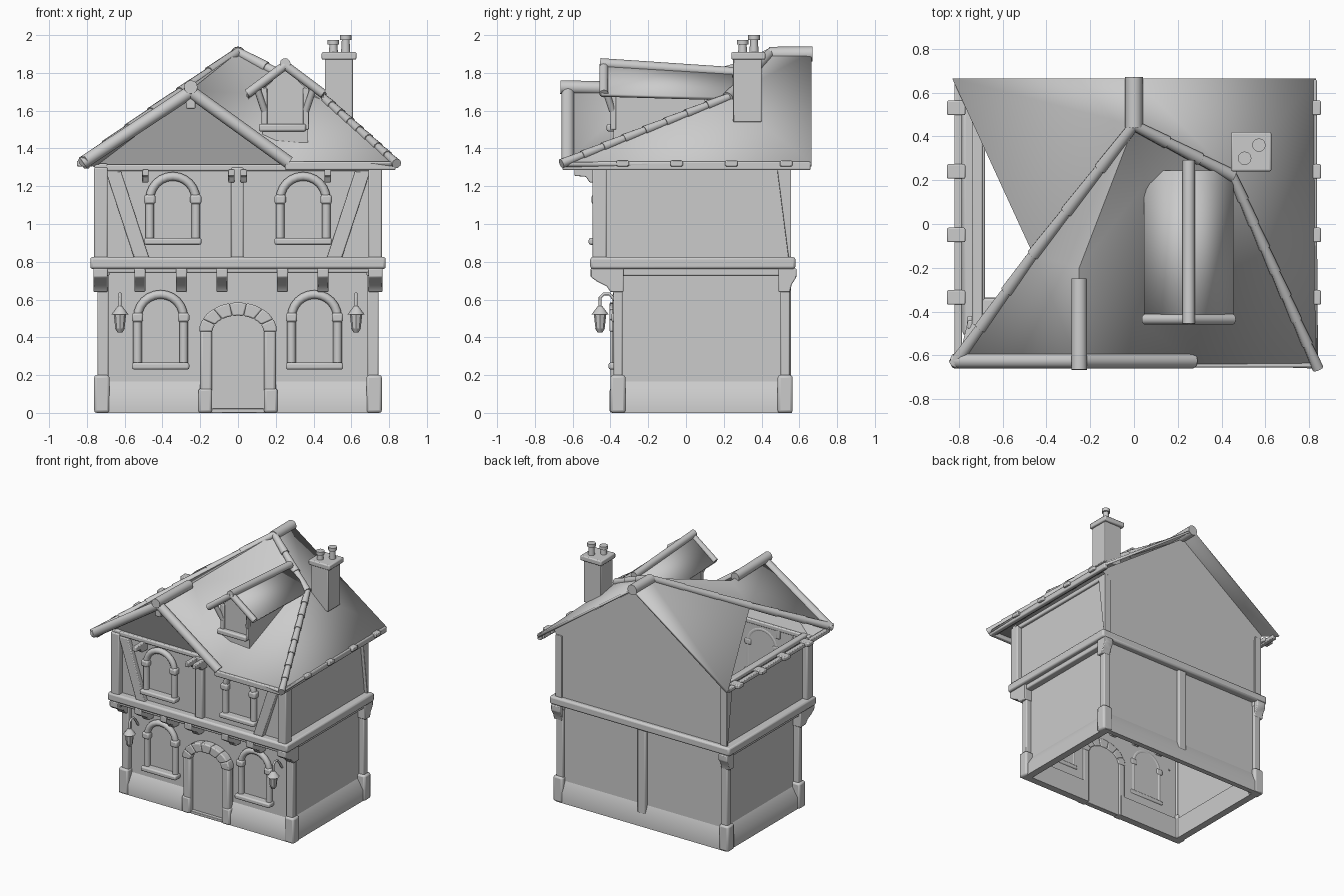
import bpy, bmesh, math
from mathutils import Vector

stone = bpy.data.materials.new("plain_grey")
stone.diffuse_color = (0.6, 0.6, 0.6, 1)


def add(name, bm, bevel=0, smooth=True):
    bmesh.ops.recalc_face_normals(bm, faces=bm.faces)
    me = bpy.data.meshes.new(name)
    bm.to_mesh(me)
    bm.free()
    ob = bpy.data.objects.new(name, me)
    bpy.context.collection.objects.link(ob)
    me.materials.append(stone)
    if bevel:
        m = ob.modifiers.new("soft_edges", 'BEVEL')
        m.width, m.segments = bevel, 2
    if smooth:
        bpy.ops.object.select_all(action='DESELECT')
        ob.select_set(True)
        bpy.context.view_layer.objects.active = ob
        bpy.ops.object.shade_smooth_by_angle(angle=math.radians(40))
    return ob


def poly(name, verts, faces, thick=0):
    bm = bmesh.new()
    vs = [bm.verts.new(v) for v in verts]
    for f in faces:
        bm.faces.new([vs[i] for i in f])
    ob = add(name, bm)
    if thick:
        m = ob.modifiers.new("thickness", 'SOLIDIFY')
        m.thickness, m.offset = thick, -1
    return ob


def box(name, x0, x1, y0, y1, z0, z1, bevel=0.008):
    x0, x1 = sorted((x0, x1))
    bm = bmesh.new()
    bmesh.ops.create_cube(bm, size=1)
    for v in bm.verts:
        v.co = ((x0 + x1) / 2 + v.co.x * (x1 - x0), (y0 + y1) / 2 + v.co.y * (y1 - y0),
                (z0 + z1) / 2 + v.co.z * (z1 - z0))
    return add(name, bm, bevel)


def rod(name, p, q, r, r2=None, sides=12):
    p, q = Vector(p), Vector(q)
    bm = bmesh.new()
    bmesh.ops.create_cone(bm, cap_ends=True, segments=sides, radius1=r,
                          radius2=r if r2 is None else r2, depth=(q - p).length)
    rot = Vector((0, 0, 1)).rotation_difference(q - p).to_matrix()
    for v in bm.verts:
        v.co = rot @ v.co + (p + q) / 2
    return add(name, bm)


def prism(name, pts, a, b, bevel=0, side=False):
    # outline in x and z pushed along y, or with side=True in y and z pushed along x
    bm = bmesh.new()
    lo, hi = [[bm.verts.new((d, u, z) if side else (u, d, z)) for u, z in pts] for d in (a, b)]
    bm.faces.new(lo)
    bm.faces.new(hi)
    for i in range(len(pts)):
        bm.faces.new((lo[i - 1], lo[i], hi[i], hi[i - 1]))
    return add(name, bm, bevel)


def arc(cx, cz, rx, rz, a0, a1, n):
    return [(cx + rx * math.cos(a0 + (a1 - a0) * i / n), cz + rz * math.sin(a0 + (a1 - a0) * i / n))
            for i in range(n + 1)]


def pipe(name, pts, r):
    cu = bpy.data.curves.new(name, 'CURVE')
    cu.dimensions, cu.bevel_depth, cu.bevel_resolution, cu.use_fill_caps = '3D', r, 4, True
    sp = cu.splines.new('POLY')
    sp.points.add(len(pts) - 1)
    for s, p in zip(sp.points, pts):
        s.co = (*p, 1)
    tmp = bpy.data.objects.new(name, cu)
    bm = bmesh.new()
    bpy.context.collection.objects.link(tmp)
    me = bpy.data.meshes.new_from_object(tmp.evaluated_get(bpy.context.evaluated_depsgraph_get()))
    bm.from_mesh(me)
    bpy.data.objects.remove(tmp)
    return add(name, bm)


def shell(name, x, y0, y1, z0, z1):
    # ring of four walls, open above and below
    v = [(a, b, c) for c in (z0, z1) for a, b in ((-x, y0), (x, y0), (x, y1), (-x, y1))]
    return poly(name, v, [(i, (i + 1) % 4, (i + 1) % 4 + 4, i + 4) for i in range(4)])


# walls, back gable and the front gable infill that leans out to the barge boards
shell("lower_walls", 0.70, -0.345, 0.53, 0, 0.78)
shell("upper_walls", 0.72, -0.45, 0.545, 0.78, 1.31)
poly("back_gable", [(-0.73, 0.55, 1.28), (0.73, 0.55, 1.28), (0.76, 0.55, 1.34),
                    (0, 0.55, 1.88), (-0.76, 0.55, 1.34)], [(0, 1, 2, 3, 4)])
poly("front_gable_infill", [(-0.80, -0.62, 1.32), (-0.76, -0.45, 1.30), (-0.25, -0.61, 1.69),
                            (0.25, -0.45, 1.30), (0.27, -0.62, 1.32)], [(0, 1, 2), (1, 3, 2), (3, 4, 2)])

# plinth with a sloping top
for s in (-1, 1):
    prism("front_plinth", [(-0.39, 0), (-0.39, 0.09), (-0.345, 0.165), (-0.335, 0.165), (-0.335, 0)],
          s * 0.16, s * 0.74, 0, True)
    prism("side_plinth", [(s * 0.745, 0), (s * 0.745, 0.09), (s * 0.70, 0.165), (s * 0.69, 0.165), (s * 0.69, 0)],
          -0.36, 0.54)
prism("back_plinth", [(0.56, 0), (0.56, 0.09), (0.53, 0.165), (0.52, 0.165), (0.52, 0)], -0.74, 0.74, 0, True)

front_bracket = [(-0.33, 0.64), (-0.40, 0.64), (-0.42, 0.67), (-0.47, 0.695), (-0.505, 0.72),
                 (-0.505, 0.765), (-0.33, 0.765)]
back_bracket = [(0.49, 0.64), (0.55, 0.64), (0.56, 0.68), (0.585, 0.72), (0.585, 0.765), (0.49, 0.765)]

# posts, corner blocks, bands and eave parts
for s in (-1, 1):
    for y0, y1 in ((-0.40, -0.32), (0.485, 0.565)):
        box("corner_block", s * 0.68, s * 0.762, y0, y1, 0, 0.2, 0.014)
        box("lower_post", s * 0.685, s * 0.745, y0 + 0.015, y1 - 0.015, 0.19, 0.74)
    prism("front_corner_bracket", front_bracket, s * 0.69, s * 0.765, 0.006, True)
    prism("back_corner_bracket", back_bracket, s * 0.69, s * 0.765, 0.006, True)
    box("upper_post", s * 0.69, s * 0.762, -0.495, -0.42, 0.80, 1.3)
    # rear post that narrows downward
    prism("rear_upper_post", [(0.48, 1.31), (0.557, 1.31), (0.557, 0.80), (0.545, 0.80)],
          s * 0.69, s * 0.745, 0.003, True)
    prism("brace", [(s * 0.70, 1.28), (s * 0.62, 1.28), (s * 0.47, 0.82), (s * 0.55, 0.82)], -0.485, -0.44, 0.006)
    box("side_plate", s * 0.69, s * 0.74, -0.48, 0.55, 1.285, 1.32)
    box("eave_board", s * 0.785, s * 0.82, -0.62, 0.64, 1.295, 1.325, 0.005)
    for y in (0.53, 0.24, -0.05, -0.335):
        box("rafter_end", s * 0.77, s * 0.853, y - 0.033, y + 0.033, 1.305, 1.335, 0.006)
    box("side_band", s * 0.69, s * 0.782, -0.5, 0.575, 0.762, 0.825, 0.012)
    box("side_under_band", s * 0.68, s * 0.75, -0.49, 0.55, 0.725, 0.765, 0.008)
box("front_band", -0.782, 0.782, -0.507, -0.43, 0.762, 0.825, 0.014)
box("back_band", -0.782, 0.782, 0.5, 0.58, 0.762, 0.825, 0.014)
box("jetty_soffit", -0.74, 0.74, -0.49, -0.34, 0.74, 0.765)
box("middle_post", -0.037, 0.03, -0.485, -0.43, 0.82, 1.3)
box("back_post", -0.035, 0.035, 0.51, 0.555, 0.1, 0.77)
box("front_plate", -0.76, 0.76, -0.48, -0.44, 1.28, 1.315)
for x in (-0.52, -0.30, -0.085, 0.235, 0.45):
    prism("jetty_bracket", front_bracket, x - 0.029, x + 0.029, 0.006, True)
for x in (-0.49, -0.035, 0.03, 0.475):
    prism("eave_bracket", [(-0.44, 1.22), (-0.51, 1.22), (-0.53, 1.25), (-0.59, 1.255), (-0.59, 1.29), (-0.44, 1.29)],
          x - 0.017, x + 0.017, 0.005, True)

# arched windows
for cx, z0, zs, y in ((-0.345, 0.89, 1.13, -0.455), (0.345, 0.89, 1.13, -0.455),
                      (-0.41, 0.23, 0.505, -0.35), (0.405, 0.23, 0.505, -0.35)):
    r = 0.122
    top = arc(cx, zs, r, r, 0, math.pi, 12)
    prism("window_pane", [(cx - r, z0 + 0.02), (cx + r, z0 + 0.02)] + top, y - 0.003, y)
    pipe("window_frame", [(cx + r, y - 0.015, z0 + 0.02)] + [(a, y - 0.015, b) for a, b in top]
         + [(cx - r, y - 0.015, z0 + 0.02)], 0.023)
    box("window_sill", cx - 0.152, cx + 0.152, y - 0.06, y + 0.01, z0, z0 + 0.036, 0.01)
    for s in (-1, 1):
        box("window_collar", cx + s * r - 0.03, cx + s * r + 0.03, y - 0.045, y + 0.01, zs - 0.025, zs + 0.025, 0.012)

# doorway with a stone arch
prism("door", [(-0.15, 0), (0.15, 0)] + arc(0, 0.43, 0.15, 0.1, 0, math.pi, 10), -0.362, -0.356)
box("threshold", -0.14, 0.14, -0.39, -0.35, 0, 0.022, 0.004)
for s in (-1, 1):
    box("door_jamb", s * 0.137, s * 0.2, -0.40, -0.34, 0, 0.44, 0.014)
    box("door_jamb_foot", s * 0.137, s * 0.21, -0.405, -0.34, 0, 0.13, 0.014)
for i in range(7):
    a0, a1 = math.pi * i / 7, math.pi * (i + 1) / 7
    prism("arch_stone", arc(0, 0.43, 0.207, 0.155, a0, a1, 2) + arc(0, 0.43, 0.135, 0.085, a1, a0, 2),
          -0.405, -0.34, 0.008)

# wall lanterns
for s in (-1, 1):
    x, y = s * 0.625, -0.455
    rod("lantern_body", (x, y, 0.445), (x, y, 0.52), 0.024, 0.033, 8)
    rod("lantern_roof", (x, y, 0.52), (x, y, 0.565), 0.046, 0.012, 8)
    rod("lantern_foot", (x, y, 0.425), (x, y, 0.446), 0.012, 0.026, 8)
    pipe("lantern_hook", [(x, y, 0.56), (x, y, 0.61), (x, y + 0.02, 0.63), (x, y + 0.05, 0.63),
                          (x, y + 0.075, 0.6), (x, y + 0.11, 0.55)], 0.008)

# main roof with front gable, left slope partly open
A, B, C, D = (-0.83, 0.665, 1.32), (-0.82, -0.64, 1.33), (0.84, -0.66, 1.32), (0.83, 0.665, 1.32)
RB, RF, HL, HR = (0, 0.665, 1.91), (0, 0.45, 1.91), (-0.46, -0.14, 1.59), (0.45, 0.22, 1.67)
G1, G2, V, M = (-0.25, -0.64, 1.71), (-0.25, -0.2, 1.71), (0.27, -0.64, 1.33), (0.05, 0.18, 1.69)
poly("main_roof", [A, B, C, D, RB, RF, HL, HR, G1, G2, V, M],
     [(0, 6, 5, 4), (5, 6, 9), (5, 9, 11), (5, 11, 7), (9, 10, 11), (11, 10, 7), (10, 2, 7),
      (8, 9, 6, 1), (8, 10, 9), (7, 2, 3), (7, 3, 4), (7, 4, 5)], 0.02)
box("front_eave", 0.25, 0.835, -0.655, -0.62, 1.285, 1.33, 0.008)
box("right_eave", 0.80, 0.835, -0.65, 0.66, 1.285, 1.33, 0.008)
rod("ridge_cap", (0, 0.44, 1.898), (0, 0.67, 1.9), 0.04)
rod("gable_ridge", (-0.25, -0.665, 1.725), (-0.25, -0.25, 1.715), 0.036)
rod("left_barge", (-0.82, -0.625, 1.325), (-0.25, -0.625, 1.7), 0.034)
rod("right_barge", (0.27, -0.625, 1.325), (-0.25, -0.625, 1.7), 0.034)
box("gable_pendant", -0.275, -0.225, -0.64, -0.59, 1.61, 1.7)


def tiles(name, p, q, n, r):
    p, q = Vector(p), Vector(q)
    for i in range(n):
        rod(name, p.lerp(q, i / n), p.lerp(q, (i + 1.05) / n), r, r * 0.8, 10)


tiles("left_hip_tile", B, HL, 3, 0.03)
tiles("left_hip_tile", HL, RF, 3, 0.03)
tiles("right_hip_tile", C, HR, 8, 0.026)
tiles("right_hip_tile", HR, RF, 3, 0.03)

# dormer
prism("dormer_body", [(0.13, 1.42), (0.37, 1.42), (0.37, 1.71), (0.25, 1.82), (0.13, 1.71)], -0.385, 0.1)
box("dormer_sill", 0.11, 0.36, -0.42, -0.37, 1.49, 1.53, 0.01)
poly("dormer_roof", [(0.045, -0.45, 1.69), (0.25, -0.45, 1.85), (0.455, -0.45, 1.69),
                     (0.045, 0.245, 1.67), (0.25, 0.245, 1.81), (0.455, 0.245, 1.67)],
     [(0, 1, 4, 3), (1, 2, 5, 4)], 0.02)
rod("dormer_ridge", (0.25, -0.455, 1.85), (0.25, 0.29, 1.80), 0.028)
for s in (-1, 1):
    rod("dormer_barge", (0.25 + s * 0.2, -0.435, 1.69), (0.25, -0.435, 1.84), 0.024)
    rod("dormer_strut", (0.25 + s * 0.11, -0.39, 1.6), (0.25 + s * 0.15, -0.43, 1.72), 0.018)
    box("dormer_post", 0.25 + s * 0.11 - 0.015, 0.25 + s * 0.11 + 0.015, -0.4, -0.37, 1.5, 1.72, 0.005)

# chimney
box("chimney_stack", 0.46, 0.61, 0.25, 0.40, 1.54, 1.88, 0.005)
box("chimney_cap", 0.443, 0.627, 0.24, 0.42, 1.87, 1.91, 0.008)
for x, y, top in ((0.505, 0.30, 1.975), (0.57, 0.36, 2.0)):
    rod("chimney_pot", (x, y, 1.9), (x, y, top - 0.02), 0.025, 0.02)
    rod("chimney_pot_rim", (x, y, top - 0.025), (x, y, top), 0.031)
